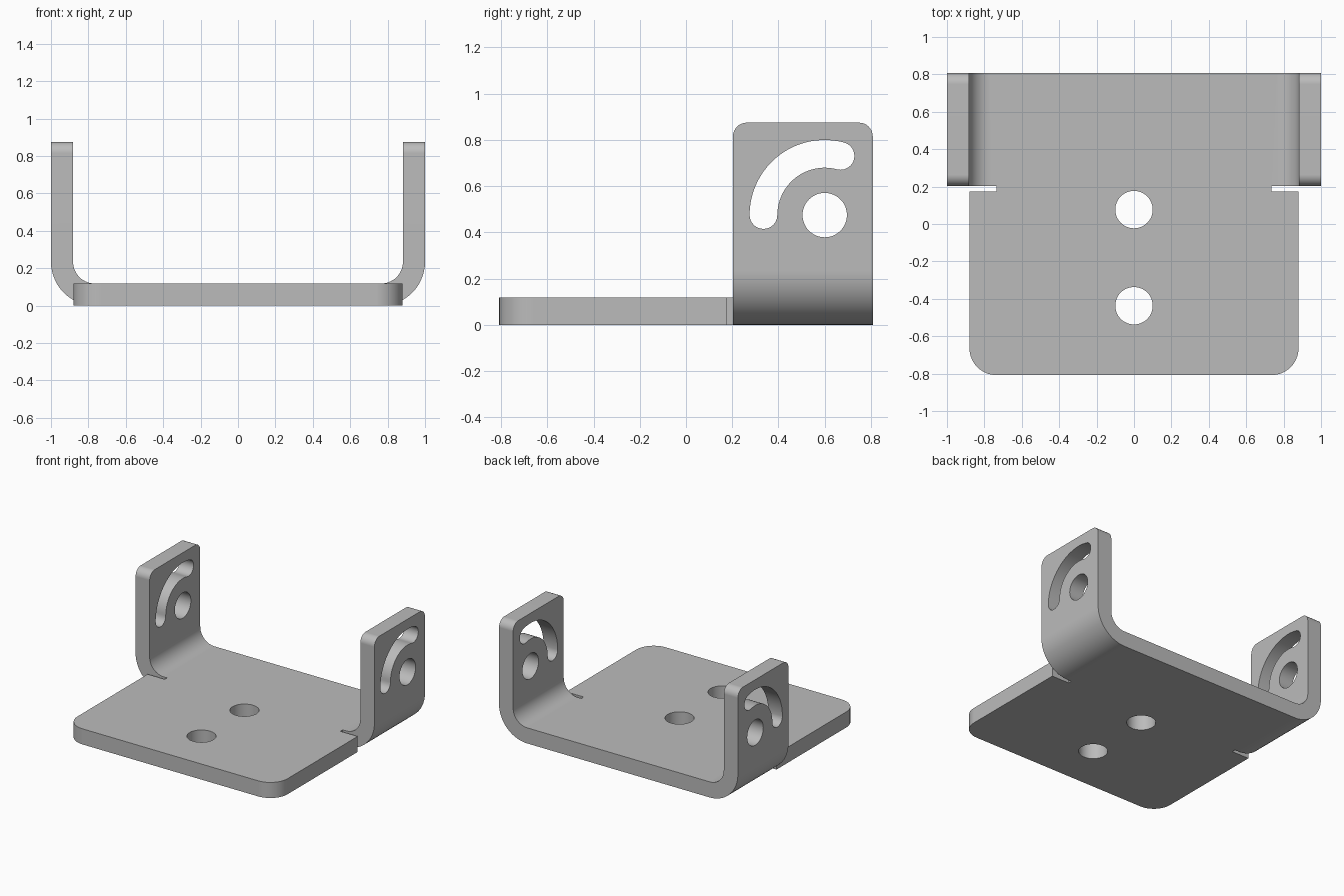
import bpy, bmesh, math
from mathutils import Vector

cube = bpy.data.objects.get("Cube")
if cube:
    bpy.data.objects.remove(cube)

T = 0.118                 # sheet thickness
SIDE = 1 - T / 2          # middle of the upright sheet
FLOOR = T / 2             # middle of the flat sheet
BEND = 0.176              # bend radius at mid-sheet
BX, BZ = SIDE - BEND, FLOOR + BEND
EAR, BACK = 0.203, 0.808  # front and back of the ears
TOP = 0.875
PIVOT = (0.6, 0.475)


def arc(cx, cy, r, a, b, n):
    steps = [math.radians(a + (b - a) * i / n) for i in range(n + 1)]
    return [(cx + r * math.cos(t), cy + r * math.sin(t)) for t in steps]


def circle(cx, cy, r):
    return arc(cx, cy, r, 0, 360, 48)[:-1]


def curved_slot(cx, cy, r, half, a, b):
    ends = [(cx + r * math.cos(math.radians(t)), cy + r * math.sin(math.radians(t))) for t in (a, b)]
    return (arc(cx, cy, r + half, a, b, 24)
            + arc(*ends[1], half, b, b + 180, 12)[1:]
            + arc(cx, cy, r - half, b, a, 24)[1:]
            + arc(*ends[0], half, a + 180, a + 360, 12)[1:-1])


def sheet(bm, loops, place):
    """Fill an outline, with holes, as a flat sheet."""
    edges = []
    for loop in loops:
        verts = [bm.verts.new(place(u, v)) for u, v in loop]
        edges += [bm.edges.new((a, b)) for a, b in zip(verts, verts[1:] + verts[:1])]
    bmesh.ops.triangle_fill(bm, edges=edges, use_beauty=True)


bm = bmesh.new()

# Flat base with rounded front corners and relief notches
w, r, notch_x, notch_y = 0.88, 0.145, 0.735, 0.175
right_half = arc(w - r, -BACK + r, r, -90, 0, 12) + [
    (w, notch_y), (notch_x, notch_y), (notch_x, EAR), (BX, EAR), (BX, BACK)]
outline = right_half + [(-x, y) for x, y in reversed(right_half)]
sheet(bm, [outline, circle(0, 0.077, 0.1), circle(0, -0.437, 0.1)],
      lambda x, y: Vector((x, y, FLOOR)))

# Ears with a pivot hole and a curved slot, joined to the base by bends
c = 0.06
ear = [(EAR, BZ), (BACK, BZ)] + arc(BACK - c, TOP - c, c, 0, 90, 8) + arc(EAR + c, TOP - c, c, 90, 180, 8)
for s in (1, -1):
    sheet(bm, [ear, circle(*PIVOT, 0.096), curved_slot(*PIVOT, 0.265, 0.06, 75, 180)],
          lambda y, z: Vector((s * SIDE, y, z)))
    rows = [[bm.verts.new((s * x, y, z)) for y in (EAR, BACK)]
            for x, z in arc(BX, BZ, BEND, -90, 0, 14)]
    for p, q in zip(rows, rows[1:]):
        bm.faces.new((p[0], p[1], q[1], q[0]))

bmesh.ops.remove_doubles(bm, verts=bm.verts[:], dist=0.0005)
bmesh.ops.recalc_face_normals(bm, faces=bm.faces[:])
mesh = bpy.data.meshes.new("bracket")
bm.to_mesh(mesh)
bm.free()
bracket = bpy.data.objects.new("bracket", mesh)
bpy.context.collection.objects.link(bracket)

# Plain grey metal
grey = bpy.data.materials.new("grey metal")
grey.use_nodes = True
grey.diffuse_color = (0.5, 0.5, 0.5, 1)
grey.node_tree.nodes["Principled BSDF"].inputs["Base Color"].default_value = grey.diffuse_color
mesh.materials.append(grey)

# Give the sheet its thickness, then shade the bends smooth
bpy.ops.object.select_all(action='DESELECT')
bracket.select_set(True)
bpy.context.view_layer.objects.active = bracket
solid = bracket.modifiers.new("thickness", 'SOLIDIFY')
solid.thickness = T
solid.offset = 0
solid.use_even_offset = True
bpy.ops.object.modifier_apply(modifier=solid.name)
bpy.ops.object.shade_smooth_by_angle(angle=math.radians(30))
weighted = bracket.modifiers.new("weighted normals", 'WEIGHTED_NORMAL')
weighted.keep_sharp = True
